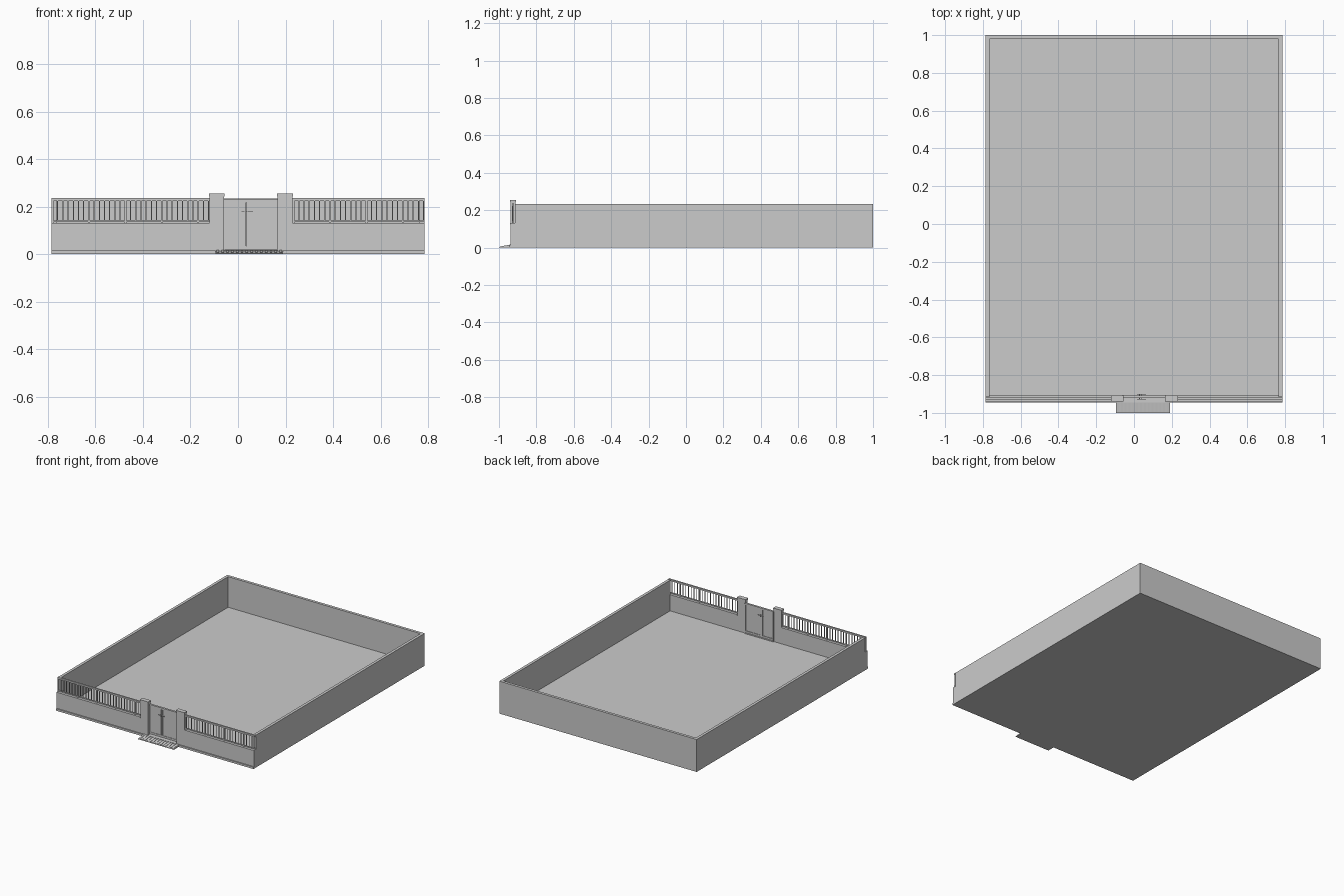
import bpy, bmesh
from mathutils import Matrix, Vector

if "Cube" in bpy.data.objects:
    bpy.data.objects.remove(bpy.data.objects["Cube"])


def boxes(name, spans):
    """One object made from boxes given as (x0, x1, y0, y1, z0, z1)."""
    bm = bmesh.new()
    for x0, x1, y0, y1, z0, z1 in spans:
        m = Matrix.Translation(((x0 + x1) / 2, (y0 + y1) / 2, (z0 + z1) / 2))
        m = m @ Matrix.Diagonal((x1 - x0, y1 - y0, z1 - z0, 1))
        bmesh.ops.create_cube(bm, size=1, matrix=m)
    return finish(name, bm)


def prism(name, profile, spans):
    """Extrude a (y, z) profile along each x span."""
    bm = bmesh.new()
    for x0, x1 in spans:
        face = bm.faces.new([bm.verts.new((x0, y, z)) for y, z in profile])
        ext = bmesh.ops.extrude_face_region(bm, geom=[face])
        moved = [v for v in ext["geom"] if isinstance(v, bmesh.types.BMVert)]
        bmesh.ops.translate(bm, verts=moved, vec=Vector((x1 - x0, 0, 0)))
    bmesh.ops.recalc_face_normals(bm, faces=bm.faces)
    return finish(name, bm)


def finish(name, bm):
    me = bpy.data.meshes.new(name)
    bm.to_mesh(me)
    bm.free()
    ob = bpy.data.objects.new(name, me)
    bpy.context.collection.objects.link(ob)
    return ob


W = 0.785            # half width
T = 0.02             # wall thickness
TOP = 0.233          # wall height
GATE = (-0.06, 0.168)
PILLARS = ((-0.12, -0.058), (0.166, 0.23))
RUNS = ((-W, -0.12), (0.23, W))     # low wall on either side of the gate

# Floor slab
boxes("floor", [(-W + 0.001, W - 0.001, -0.938, 0.999, 0, 0.013)])

# Tall walls: a U on the sides and back
boxes("side_walls", [(-W, -W + T, -0.915, 1 - T, 0, TOP),
                     (W - T, W, -0.915, 1 - T, 0, TOP)])
boxes("back_wall", [(-W, W, 1 - T, 1, 0, TOP)])

# Low front walls with plinth and coping
boxes("front_wall", [(a, b, -0.938, -0.912, 0, 0.124) for a, b in RUNS])
boxes("plinth", [(-W, -0.095, -0.946, -0.938, 0, 0.014),
                 (0.19, W, -0.946, -0.938, 0, 0.014)])
boxes("coping", [(a, b, -0.941, -0.909, 0.124, 0.131) for a, b in RUNS])

# Gate pillars with caps
boxes("gate_pillars", [(a, b, -0.938, -0.912, 0, 0.245) for a, b in PILLARS])
boxes("pillar_caps", [(a - 0.002, b + 0.002, -0.941, -0.909, 0.243, 0.255)
                      for a, b in PILLARS])

# Railings: rails, evenly spaced bars and thicker posts
rails, bars = [], []
for a, b in RUNS:
    rails += [(a, b, -0.931, -0.919, 0.224, TOP + 0.002),
              (a, b, -0.929, -0.921, 0.135, 0.141)]
    n = round((b - a) / 0.0225)
    for i in range(n + 1):
        x = a + 0.004 + (b - a - 0.008) * i / n
        post = i % 7 == 0
        r = 0.004 if post else 0.0022
        bars.append((x - r, x + r, -0.925 - r, -0.925 + r,
                     0.13 if post else 0.14, 0.226))
boxes("railing_rails", rails)
boxes("railing_bars", bars)

# Gate: two solid leaves with top and bottom rails and meeting stiles
g0, g1 = GATE
boxes("gate_leaves", [(g0, 0.033, -0.919, -0.911, 0.022, 0.226),
                      (0.036, g1, -0.919, -0.911, 0.022, 0.226)])
boxes("gate_frame", [(g0, g1, -0.922, -0.907, 0.218, 0.23),
                     (g0, g1, -0.922, -0.907, 0.02, 0.033),
                     (0.025, 0.033, -0.922, -0.907, 0.033, 0.218),
                     (0.036, 0.045, -0.922, -0.907, 0.033, 0.218),
                     (g0, g0 + 0.006, -0.918, -0.905, 0.005, 0.23),
                     (g1 - 0.006, g1, -0.918, -0.905, 0.005, 0.23)])
boxes("gate_handles", [(0.015, 0.063, y - 0.0015, y + 0.0015, 0.176, 0.179)
                       for y in (-0.927, -0.902)] +
      [(x - 0.002, x + 0.002, -0.927, -0.902, 0.168, 0.181)
       for x in (0.029, 0.041)])

# Threshold and ribbed entrance ramp
boxes("threshold", [(g0, g1, -0.945, -0.905, 0, 0.016)])
prism("ramp", [(-1, 0), (-0.938, 0), (-0.938, 0.013), (-1, 0.003)],
      [(-0.095, 0.19)])
n = 14
step = 0.285 / n
prism("ramp_ribs", [(-0.995, 0.003), (-0.94, 0.011), (-0.94, 0.016), (-0.995, 0.006)],
      [(-0.095 + step * (i + 0.25), -0.095 + step * (i + 0.75)) for i in range(n)])
